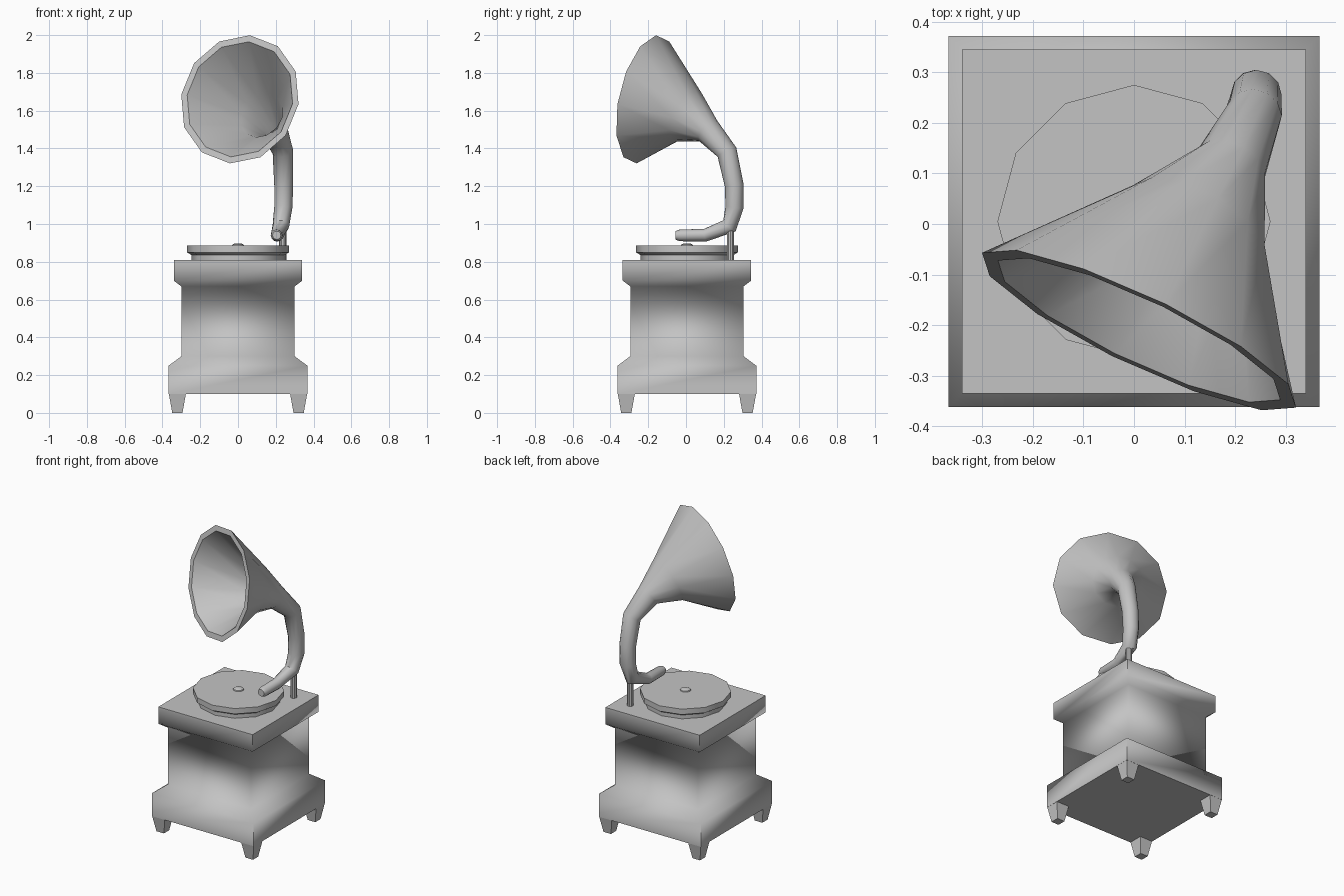
import bpy, bmesh, math
from mathutils import Vector

cube = bpy.data.objects.get("Cube")
if cube:
    bpy.data.objects.remove(cube, do_unlink=True)

grey = bpy.data.materials.new("warm_free_grey")
grey.name = "plain_grey"
grey.use_nodes = True
COLOUR = (0.55, 0.55, 0.55, 1)
grey.diffuse_color = COLOUR
grey.node_tree.nodes["Principled BSDF"].inputs["Base Color"].default_value = COLOUR
CENTRE_Y = 0.005


def finish(name, bm, angle):
    bmesh.ops.recalc_face_normals(bm, faces=bm.faces)
    mesh = bpy.data.meshes.new(name)
    bm.to_mesh(mesh)
    bm.free()
    obj = bpy.data.objects.new(name, mesh)
    bpy.context.collection.objects.link(obj)
    mesh.materials.append(grey)
    bpy.ops.object.select_all(action="DESELECT")
    obj.select_set(True)
    bpy.context.view_layer.objects.active = obj
    bpy.ops.object.shade_smooth_by_angle(angle=math.radians(angle))
    return obj


def skin(name, rings, angle):
    """Join successive rings of points and cap both ends."""
    bm = bmesh.new()
    loops = [[bm.verts.new(p) for p in ring] for ring in rings]
    n = len(loops[0])
    for a, b in zip(loops, loops[1:]):
        for i in range(n):
            j = (i + 1) % n
            bm.faces.new((a[i], a[j], b[j], b[i]))
    bm.faces.new(loops[0])
    bm.faces.new(loops[-1])
    return finish(name, bm, angle)


def turned(name, profile, x, y, sides, angle=35):
    """Stack rings of (radius, height) about a vertical axis."""
    turn = math.tau / sides
    rings = [[(x + r * math.cos(k * turn), y + r * math.sin(k * turn), z)
              for k in range(sides)] for r, z in profile]
    return skin(name, rings, angle)


def square(name, profile, x, y, angle=35):
    """Stack square rings of (half width, height)."""
    corners = ((1, 1), (-1, 1), (-1, -1), (1, -1))
    rings = [[(x + h * sx, y + h * sy, z) for sx, sy in corners] for h, z in profile]
    return skin(name, rings, angle)


# Cabinet and its four tapered feet
square("cabinet", [(0.367, 0.10), (0.367, 0.25), (0.30, 0.30), (0.30, 0.67),
                   (0.34, 0.70), (0.34, 0.81)], 0, CENTRE_Y, 56)
for sx, side in ((1, "left"), (-1, "right")):
    for sy, end in ((1, "back"), (-1, "front")):
        square(f"{end}_{side}_foot", [(0.027, 0), (0.045, 0.10)],
               sx * 0.321, CENTRE_Y + sy * 0.321)

# Turntable with its spindle, and the post behind it
turned("turntable", [(0.245, 0.81), (0.245, 0.835), (0.27, 0.85), (0.27, 0.885)],
       0, CENTRE_Y, 12)
turned("spindle", [(0.034, 0.88), (0.03, 0.891), (0.016, 0.898)], 0, CENTRE_Y, 12)
turned("horn_post", [(0.019, 0.81), (0.019, 0.99)], 0.237, 0.235, 10)

# Horn: centres and radii from the mouth down to the pickup head
MOUTH = Vector((-0.42, -0.885, 0.2)).normalized()
PATH = [((0.01, -0.21, 1.66), 0.347), ((0.127, 0.0, 1.572), 0.15),
        ((0.192, 0.115, 1.495), 0.073), ((0.238, 0.217, 1.38), 0.055),
        ((0.242, 0.255, 1.205), 0.05), ((0.24, 0.257, 1.09), 0.048),
        ((0.227, 0.23, 0.99), 0.044), ((0.207, 0.1, 0.94), 0.034),
        ((0.205, -0.035, 0.94), 0.031), ((0.205, -0.056, 0.94), 0.022)]


def horn_rings(path, sides=12):
    points = [Vector(p) for p, _ in path]
    up = Vector((0.06, 0.065, 0.34))
    rings = []
    for i, (_, r) in enumerate(path):
        if i == 0:
            axis = -MOUTH
        else:
            axis = (points[i] - points[i - 1]).normalized()
            if i + 1 < len(points):
                axis += (points[i + 1] - points[i]).normalized()
            axis.normalize()
        up = (up - axis * up.dot(axis)).normalized()
        side = axis.cross(up)
        rings.append([points[i] + r * (up * math.cos(math.tau * k / sides)
                                       + side * math.sin(math.tau * k / sides))
                      for k in range(sides)])
    return rings


# The inner wall follows the outer one, joined by a flat rim
outer = horn_rings(PATH)
inner = horn_rings([(p, r - t) for (p, r), t in zip(PATH[:4], (0.035, 0.025, 0.02, 0.02))])
skin("horn_and_tone_arm", inner[::-1] + outer, 40)
